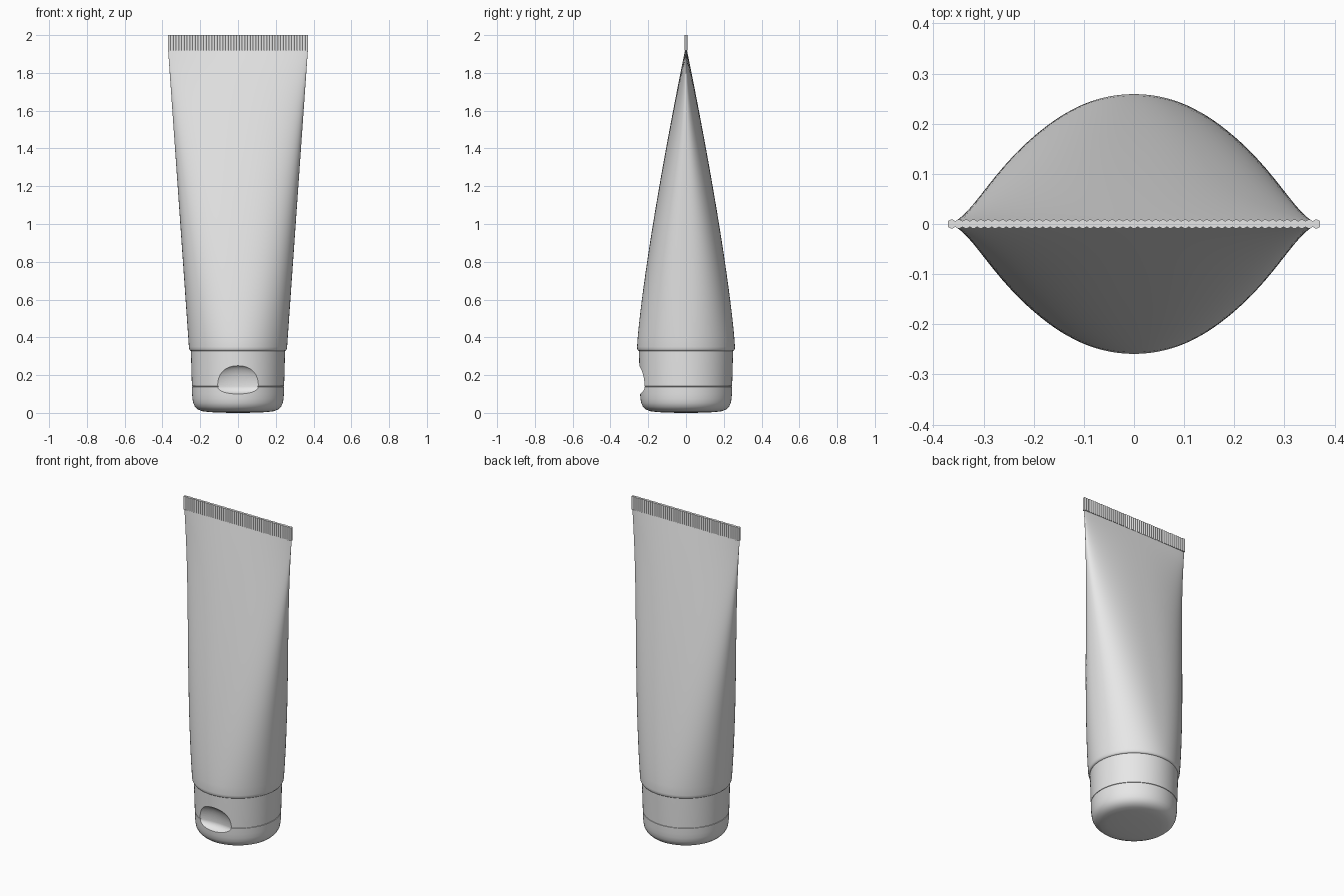
import bpy, bmesh, math

if "Cube" in bpy.data.objects:
    bpy.data.objects.remove(bpy.data.objects["Cube"])

plastic = bpy.data.materials.new("light_grey_plastic")
plastic.use_nodes = True
grey = (0.8, 0.8, 0.8, 1)
plastic.diffuse_color = grey
plastic.node_tree.nodes["Principled BSDF"].inputs["Base Color"].default_value = grey

SIDES = 128


def loft(name, rings, angle=30):
    """Skin a list of closed point rings and cap both ends."""
    bm = bmesh.new()
    loops = [[bm.verts.new(p) for p in ring] for ring in rings]
    n = len(loops[0])
    for a, b in zip(loops, loops[1:]):
        for i in range(n):
            j = (i + 1) % n
            bm.faces.new((a[i], a[j], b[j], b[i]))
    bm.faces.new(loops[0])
    bm.faces.new(loops[-1])
    bmesh.ops.recalc_face_normals(bm, faces=bm.faces)
    mesh = bpy.data.meshes.new(name)
    bm.to_mesh(mesh)
    bm.free()
    obj = bpy.data.objects.new(name, mesh)
    bpy.context.collection.objects.link(obj)
    mesh.materials.append(plastic)
    smooth(obj, angle)
    return obj


def smooth(obj, angle=30):
    bpy.ops.object.select_all(action="DESELECT")
    obj.select_set(True)
    bpy.context.view_layer.objects.active = obj
    bpy.ops.object.shade_smooth_by_angle(angle=math.radians(angle))


def section(width, depth, z, power=2):
    """Superellipse ring."""
    ring = []
    for i in range(SIDES):
        a = 2 * math.pi * i / SIDES
        c, s = math.cos(a), math.sin(a)
        ring.append((math.copysign(abs(c) ** (2 / power), c) * width,
                     math.copysign(abs(s) ** (2 / power), s) * depth, z))
    return ring


# Tube body: round shoulder flattening into the sealed end
rings = [section(r, r, z) for r, z in ((0.249, 0.328), (0.254, 0.33), (0.258, 0.337))]
STEPS = 32
for k in range(STEPS + 1):
    t = k / STEPS
    rings.append(section(0.26 + 0.11 * t, 0.254 * (1 - t ** 1.25) + 0.005,
                         0.35 + 1.572 * t, 2 + 0.5 * math.sin(math.pi * t)))
loft("tube_body", rings, 40)

# Crimped seal: flat strip with rounded vertical ridges on both faces
RIDGES, PER = 51, 6
HALF = 0.371
front = []
for i in range(RIDGES * PER + 1):
    u = i / (RIDGES * PER)
    y = 0.0055 + 0.0035 * abs(math.sin(math.pi * i / PER))
    front.append((HALF * (2 * u - 1), -y))
outline = front + [(-x, -y) for x, y in front]
loft("crimped_seal", [[(x, y, z) for x, y in outline] for z in (1.918, 2.0)], 50)

# Flip cap: turned profile with a fine seam between base and lid
profile = [(0.08, 0.001), (0.15, 0.004), (0.19, 0.009), (0.212, 0.018), (0.228, 0.033),
           (0.237, 0.052), (0.241, 0.075), (0.243, 0.10), (0.244, 0.138),
           (0.241, 0.139), (0.241, 0.141), (0.244, 0.142), (0.247, 0.24), (0.249, 0.332)]
cap = loft("flip_cap", [section(r, r, z) for r, z in [(0.02, 0)] + profile])

# Thumb recess: tall half ellipsoid above the seam, shallow one below it
bpy.ops.mesh.primitive_uv_sphere_add(segments=96, ring_count=48, radius=1)
cutter = bpy.context.object
cutter.name = "thumb_recess_cutter"
cutter.hide_render = True
cutter.data.materials.append(plastic)
for v in cutter.data.vertices:
    x, y, z = v.co
    v.co = (x * 0.165, y * 0.054 - 0.26, z * (0.113 if z > 0 else 0.042) + 0.14)

cut = cap.modifiers.new("thumb_recess", "BOOLEAN")
cut.operation = "DIFFERENCE"
cut.solver = "EXACT"
cut.object = cutter
bpy.context.view_layer.objects.active = cap
# Cut before the smoothing modifier so the recess rim stays sharp
bpy.ops.object.modifier_move_to_index(modifier=cut.name, index=0)
bpy.ops.object.modifier_apply(modifier=cut.name)
bpy.data.objects.remove(cutter)
smooth(cap)
